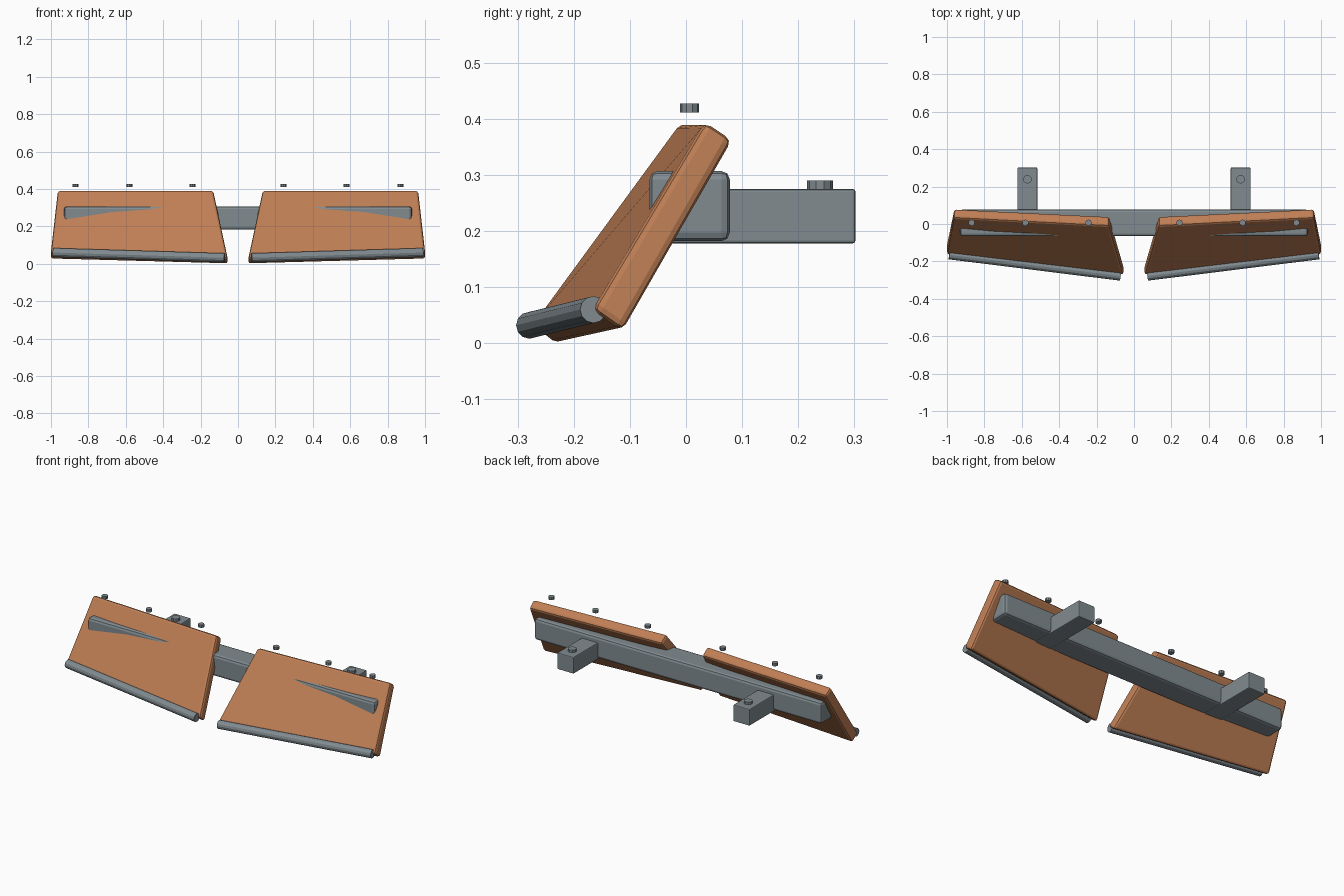
import bpy
import bmesh
from mathutils import Vector

if "Cube" in bpy.data.objects:
    bpy.data.objects.remove(bpy.data.objects["Cube"])

orange = bpy.data.materials.new("orange_paint")
orange.diffuse_color = (0.52, 0.21, 0.09, 1)
orange.use_nodes = True
orange.node_tree.nodes["Principled BSDF"].inputs["Base Color"].default_value = orange.diffuse_color
steel = bpy.data.materials.new("steel")
steel.diffuse_color = (0.22, 0.26, 0.28, 1)
steel.use_nodes = True
steel.node_tree.nodes["Principled BSDF"].inputs["Base Color"].default_value = steel.diffuse_color


def finish(name, bm, mat, mirror=False, bevel=0.0, segments=2):
    bmesh.ops.recalc_face_normals(bm, faces=bm.faces)
    mesh = bpy.data.meshes.new(name)
    bm.to_mesh(mesh)
    bm.free()
    mesh.materials.append(mat)
    ob = bpy.data.objects.new(name, mesh)
    bpy.context.collection.objects.link(ob)
    if bevel:
        mod = ob.modifiers.new("bevel", 'BEVEL')
        mod.width, mod.segments = bevel, segments
    if mirror:
        ob.modifiers.new("mirror", 'MIRROR')
    return ob


def slab(name, front, back, mat, **kw):
    """Six-sided block from matching front and back outlines."""
    bm = bmesh.new()
    a = [bm.verts.new(p) for p in front]
    b = [bm.verts.new(p) for p in back]
    bm.faces.new(a)
    bm.faces.new(b[::-1])
    for i in range(4):
        j = (i + 1) % 4
        bm.faces.new((a[j], a[i], b[i], b[j]))
    return finish(name, bm, mat, **kw)


def box(name, lo, hi, mat, **kw):
    outline = [(lo[0], lo[2]), (hi[0], lo[2]), (hi[0], hi[2]), (lo[0], hi[2])]
    return slab(name, [(x, lo[1], z) for x, z in outline],
                [(x, hi[1], z) for x, z in outline], mat, **kw)


def rod(name, start, end, radius, sides, mat, **kw):
    start, end = Vector(start), Vector(end)
    axis = end - start
    bm = bmesh.new()
    bmesh.ops.create_cone(bm, cap_ends=True, segments=sides, radius1=radius,
                          radius2=radius, depth=axis.length)
    bm.transform(axis.to_track_quat('Z', 'Y').to_matrix().to_4x4())
    bmesh.ops.translate(bm, vec=(start + end) / 2, verts=bm.verts)
    return finish(name, bm, mat, mirror=True, **kw)


# Angled, swept-back blades: outer top, inner top, inner bottom, outer bottom
slab("blade",
     [(0.964, 0.034, 0.394), (0.132, -0.009, 0.394),
      (0.055, -0.274, 0.033), (1.001, -0.165, 0.060)],
     [(0.961, 0.082, 0.362), (0.132, 0.042, 0.361),
      (0.053, -0.230, -0.003), (1.002, -0.112, 0.023)],
     orange, mirror=True, bevel=0.013)

# Round wear bar along each blade's lower edge
rod("wear_bar", (0.072, -0.279, 0.032), (0.988, -0.165, 0.060), 0.024, 12, steel)

# Cross beam behind the blades
box("cross_beam", (-0.93, -0.065, 0.182), (0.93, 0.078, 0.307), steel, bevel=0.015)

# Rear mounting arms with bolts
box("mount_arm", (0.517, -0.05, 0.178), (0.623, 0.302, 0.275), steel,
    mirror=True, bevel=0.005)
rod("mount_bolt", (0.57, 0.239, 0.265), (0.57, 0.239, 0.29), 0.023, 10, steel)

# Row of bolt heads above each blade
for i, x in enumerate((0.243, 0.581, 0.868)):
    rod(f"top_bolt_{i + 1}", (x, 0.0065, 0.411), (x, 0.0065, 0.427), 0.017, 10, steel)
